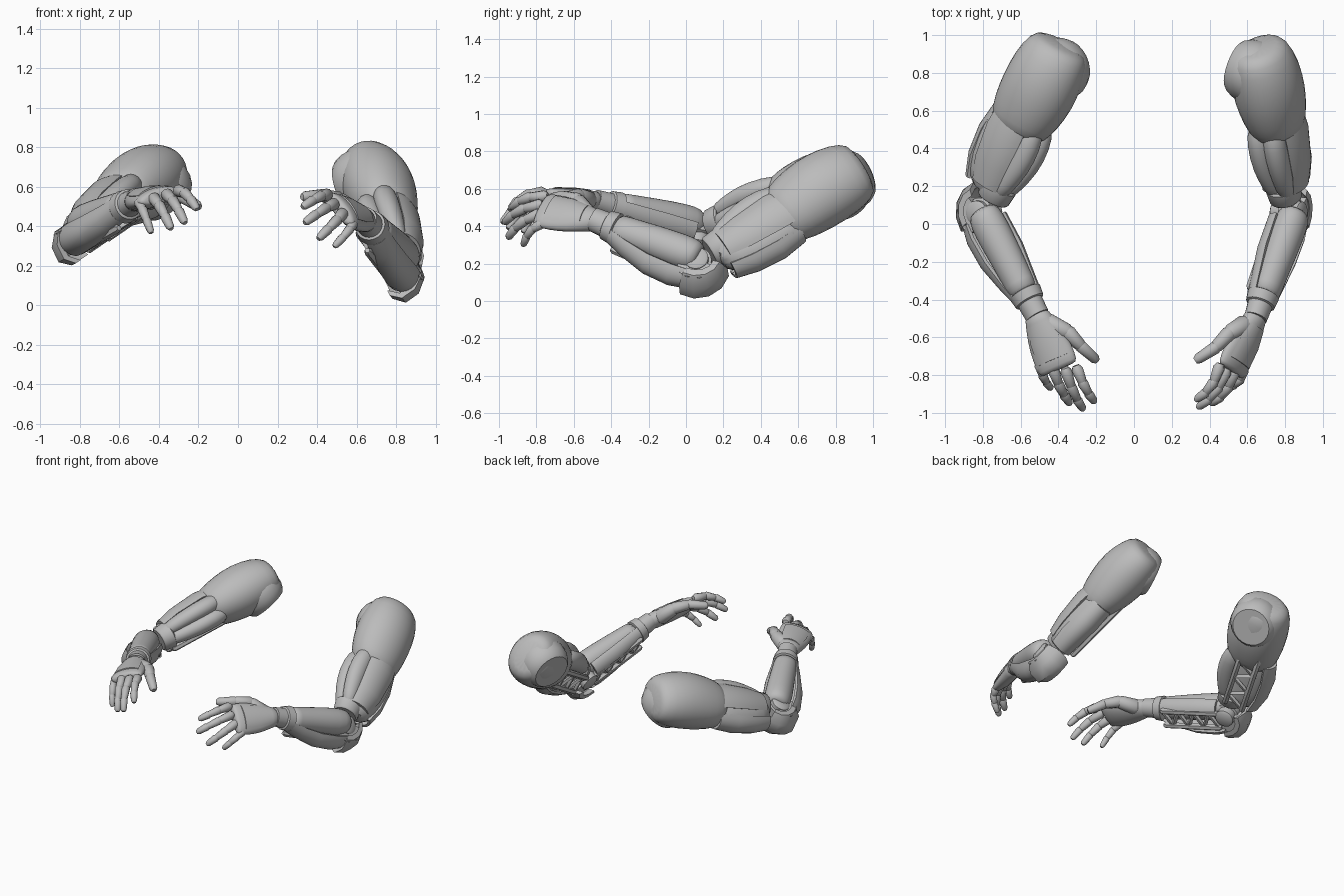
import bpy, bmesh
from math import sin, cos, radians
from mathutils import Vector, Matrix

cube = bpy.data.objects.get("Cube")
if cube:
    bpy.data.objects.remove(cube, do_unlink=True)

grey = bpy.data.materials.new("plain_grey")
grey.use_nodes = True
grey.diffuse_color = (0.5, 0.5, 0.5, 1)
grey.node_tree.nodes["Principled BSDF"].inputs["Base Color"].default_value = (0.5, 0.5, 0.5, 1)


def frame(origin, axis, x_hint, y_hint=None):
    """Local space with z along the axis; y may flip so both arms mirror."""
    z = axis.normalized()
    x = (x_hint - z * x_hint.dot(z)).normalized()
    y = z.cross(x)
    if y_hint is not None and y.dot(y_hint) < 0:
        y = -y
    m = Matrix((x, y, z)).transposed().to_4x4()
    m.translation = origin
    return m


def loft(bm, m, rings, n=16, arc=None, thick=0.02):
    """Skin rings of (z, cx, cy, rx, ry); an arc makes a curved plate."""
    loops = []
    for z, cx, cy, rx, ry in rings:
        if arc:
            steps = [radians(arc[0] + (arc[1] - arc[0]) * i / n) for i in range(n + 1)]
            pts = [(rx * cos(a), ry * sin(a)) for a in steps]
            pts += [((rx - thick) * cos(a), (ry - thick) * sin(a)) for a in reversed(steps)]
        else:
            steps = [radians(360 * (i + 0.5) / n) for i in range(n)]
            pts = [(rx * cos(a), ry * sin(a)) for a in steps]
        loops.append([bm.verts.new(m @ Vector((cx + x, cy + y, z))) for x, y in pts])
    for low, high in zip(loops, loops[1:]):
        for i in range(len(low)):
            j = (i + 1) % len(low)
            bm.faces.new((low[i], low[j], high[j], high[i]))
    bm.faces.new(list(reversed(loops[0])))
    bm.faces.new(loops[-1])


def bone(bm, a, b, ra, rb, n=10):
    """Round-ended rod, used for fingers and struts."""
    axis = b - a
    hint = Vector((0.3, 0.2, 1)) if abs(axis.normalized().z) < 0.8 else Vector((1, 0, 0))
    d = axis.length
    rows = [(-ra * 0.7, ra * 0.6), (0, ra), (d, rb), (d + rb * 0.7, rb * 0.6)]
    loft(bm, frame(a, axis, hint), [(z, 0, 0, r, r) for z, r in rows], n)


def truss(name, m, x, low, high, start, end, bays):
    """Two rails joined by zigzag struts, lying in a plane of constant x."""
    bm = bmesh.new()

    def p(y, z):
        return m @ Vector((x, y, z))
    for y in (low, high):
        bone(bm, p(y, start), p(y, end), 0.022, 0.022, 6)
    step = (end - start) / bays
    for i in range(bays):
        ys = (low, high) if i % 2 else (high, low)
        bone(bm, p(ys[0], start + i * step), p(ys[1], start + (i + 1) * step), 0.015, 0.015, 4)
    finish(name, bm)


def finish(name, bm, smooth=0, angle=45):
    bmesh.ops.recalc_face_normals(bm, faces=bm.faces[:])
    mesh = bpy.data.meshes.new(name)
    bm.to_mesh(mesh)
    bm.free()
    mesh.materials.append(grey)
    ob = bpy.data.objects.new(name, mesh)
    bpy.context.scene.collection.objects.link(ob)
    bpy.ops.object.select_all(action='DESELECT')
    ob.select_set(True)
    bpy.context.view_layer.objects.active = ob
    bpy.ops.object.shade_smooth_by_angle(angle=radians(angle))
    if smooth:
        sub = ob.modifiers.new("rounding", 'SUBSURF')
        sub.levels = sub.render_levels = smooth


def shape(name, m, rings, smooth=0, **options):
    bm = bmesh.new()
    loft(bm, m, rings, **options)
    finish(name, bm, smooth, 65 if smooth else 45)


def build_upper_arm(side, m):
    # shoulder shell and the flat-ended ball on its inner side
    shape(side + "shoulder_shell", m, [
        (-.26, .02, 0, .1, .13), (-.22, .02, 0, .15, .18), (-.1, .025, 0, .185, .21),
        (.04, .025, 0, .19, .215), (.17, .025, .01, .165, .2), (.26, .025, .015, .14, .17),
        (.3, .025, .02, .1, .13)], smooth=1)
    inward = frame(m @ Vector((-.03, -.02, -.1)), m.to_3x3() @ Vector((-1, 0, -.3)),
                   m.to_3x3() @ Vector((0, 1, 0)))
    shape(side + "shoulder_ball", inward, [
        (-.06, 0, 0, .16, .16), (0, 0, 0, .175, .175), (.06, 0, 0, .165, .165),
        (.1, 0, 0, .145, .145), (.115, 0, 0, .13, .13)], n=24)
    # muscle shells: one behind, two in front
    shape(side + "triceps_shell", m, [
        (.16, .03, .05, .08, .12), (.26, .03, .06, .1, .15), (.42, .03, .065, .1, .15),
        (.58, .02, .06, .09, .13), (.68, .01, .03, .07, .09)], smooth=1)
    for label, x in (("outer", .055), ("inner", -.04)):
        shape(side + label + "_biceps", m, [
            (.18, x, -.08, .055, .06), (.3, x, -.1, .065, .075), (.45, x, -.1, .06, .07),
            (.58, x * .8, -.07, .05, .055), (.64, x * .7, -.06, .04, .04)], smooth=1)
    # outer plate and rear plate
    shape(side + "upper_arm_outer_plate", m, [
        (.2, .02, .03, .135, .16), (.3, .02, .03, .145, .17), (.5, .02, .03, .125, .15),
        (.62, .01, .02, .105, .12)], n=10, arc=(-45, 40))
    shape(side + "upper_arm_rear_plate", m, [
        (.22, .01, .05, .11, .155), (.36, .01, .055, .12, .175), (.52, .01, .055, .115, .165),
        (.64, 0, .04, .1, .145)], n=10, arc=(42, 140))
    # open frame on the inner side
    truss(side + "upper_arm_truss", m, -.1, -.03, .1, .14, .62, 6)
    shape(side + "upper_arm_collar", m, [
        (.6, 0, -.02, .085, .09), (.61, 0, -.02, .095, .1), (.68, 0, -.02, .085, .09),
        (.69, 0, -.02, .075, .08)], n=20)


def build_elbow(side, elbow, outer, back, to_shoulder):
    m = frame(elbow, outer, back, to_shoulder)
    shape(side + "elbow_hinge", m, [
        (-.1, 0, 0, .05, .05), (-.09, 0, 0, .065, .065), (-.04, 0, 0, .065, .065),
        (-.035, 0, 0, .08, .08), (.035, 0, 0, .08, .08), (.04, 0, 0, .065, .065),
        (.065, 0, 0, .065, .065), (.075, 0, 0, .05, .05)], n=20)
    # pointed guard over the bend
    shape(side + "elbow_guard", m, [
        (-.12, 0, 0, .125, .13), (-.07, 0, 0, .175, .17), (.01, 0, 0, .165, .17),
        (.07, 0, 0, .11, .13)], n=4, arc=(-25, 85), thick=.035)
    shape(side + "elbow_inner_link", m, [
        (-.07, .06, 0, .06, .1), (.06, .06, 0, .06, .1)], n=8)


def build_forearm(side, m, length):
    # main rounded shell
    shape(side + "forearm_shell", m, [
        (-.01, .03, -.02, .06, .06), (.02, .035, -.02, .085, .09), (.1, .03, -.015, .095, .1),
        (.3, .02, -.01, .085, .09), (.46, .01, 0, .077, .084), (.5, .01, 0, .077, .084)],
        smooth=1)
    # lower fairing and inner rail, separated from the shell by a gap
    shape(side + "forearm_lower_fairing", m, [
        (.02, -.015, .02, .1, .13), (.1, -.015, .02, .105, .15), (.25, -.015, .02, .1, .145),
        (.4, -.01, .01, .09, .115), (.5, 0, 0, .08, .09)], n=14, arc=(30, 140))
    shape(side + "forearm_inner_rail", m, [
        (.06, -.01, -.01, .09, .1), (.25, -.01, -.01, .095, .1), (.5, 0, 0, .08, .085)],
        n=8, arc=(205, 265))
    truss(side + "forearm_truss", m, -.075, -.03, .085, .06, .47, 7)
    # wrist cuff
    shape(side + "wrist_cuff", m, [
        (.49, 0, 0, .075, .08), (.495, 0, 0, .085, .09), (.55, 0, 0, .078, .082),
        (.555, 0, 0, .066, .07), (length + .02, 0, 0, .06, .066)], n=20)


def build_hand(side, wrist, outer, index, little, tips, thumb_tip):
    middle = (index + little) / 2
    across = little - index
    back = across.cross(middle - wrist).normalized()
    if back.dot(outer) < 0:
        back = -back
    m = frame(wrist, middle - wrist, back, across)
    d = (middle - wrist).length
    shape(side + "palm", m, [
        (-.01, 0, 0, .058, .065), (d * .15, 0, 0, .058, .078), (d * .4, 0, 0, .055, .105),
        (d * .75, 0, 0, .05, .12), (d, .005, 0, .042, .115), (d * 1.04, 0, 0, .025, .1)],
        smooth=1)
    shape(side + "hand_back_plate", m, [
        (d * .2, 0, 0, .062, .08), (d * .5, 0, 0, .062, .11), (d * .85, 0, 0, .055, .115)],
        n=10, arc=(-50, 50))
    # four jointed fingers
    for i, (label, tip) in enumerate(zip(("index", "middle", "ring", "little"), tips)):
        base = index.lerp(little, i / 3) + (middle - wrist) * (.06 if i in (1, 2) else 0)
        joints = [base, base.lerp(tip, .42) + back * .03, base.lerp(tip, .76) + back * .025, tip]
        bm = bmesh.new()
        r = .03 if i < 3 else .026
        for a, b in zip(joints, joints[1:]):
            bone(bm, a, a.lerp(b, .88), r * 1.08, r * .86)
            r *= .9
        finish(side + label + "_finger", bm, angle=60)
    # thumb
    bm = bmesh.new()
    root, knuckle = m @ Vector((-.01, -.04, d * .25)), m @ Vector((-.015, -.12, d * .52))
    joint = knuckle.lerp(thumb_tip, .5) + back * .02
    for a, b, r in ((root, knuckle, .055), (knuckle, joint, .042), (joint, thumb_tip, .034)):
        bone(bm, a, a.lerp(b, .9), r, r * .82)
    finish(side + "thumb", bm, angle=60)


def build_arm(side, shoulder, elbow, wrist, index, little, tips, thumb_tip):
    shoulder, elbow, wrist, index, little, thumb_tip = map(
        Vector, (shoulder, elbow, wrist, index, little, thumb_tip))
    upper, fore = elbow - shoulder, wrist - elbow
    outer = upper.cross(fore).normalized()
    if outer.z < 0:
        outer = -outer
    back = elbow - (shoulder + wrist) / 2
    build_upper_arm(side, frame(shoulder, upper, outer, back))
    build_elbow(side, elbow, outer, back, -upper)
    build_forearm(side, frame(elbow, fore, outer, back), fore.length)
    build_hand(side, wrist, outer, index, little, [Vector(t) for t in tips], thumb_tip)


build_arm("left_", (.69, .725, .58), (.83, .06, .2), (.65, -.48, .43),
          (.45, -.76, .56), (.58, -.78, .41),
          [(.33, -.93, .5), (.34, -.97, .42), (.41, -.95, .34), (.49, -.87, .3)],
          (.33, -.72, .55))
build_arm("right_", (-.48, .735, .59), (-.8, .06, .37), (-.52, -.47, .53),
          (-.30, -.77, .58), (-.50, -.75, .52),
          [(-.21, -.94, .49), (-.27, -.98, .42), (-.34, -.95, .39), (-.44, -.87, .37)],
          (-.2, -.72, .5))
